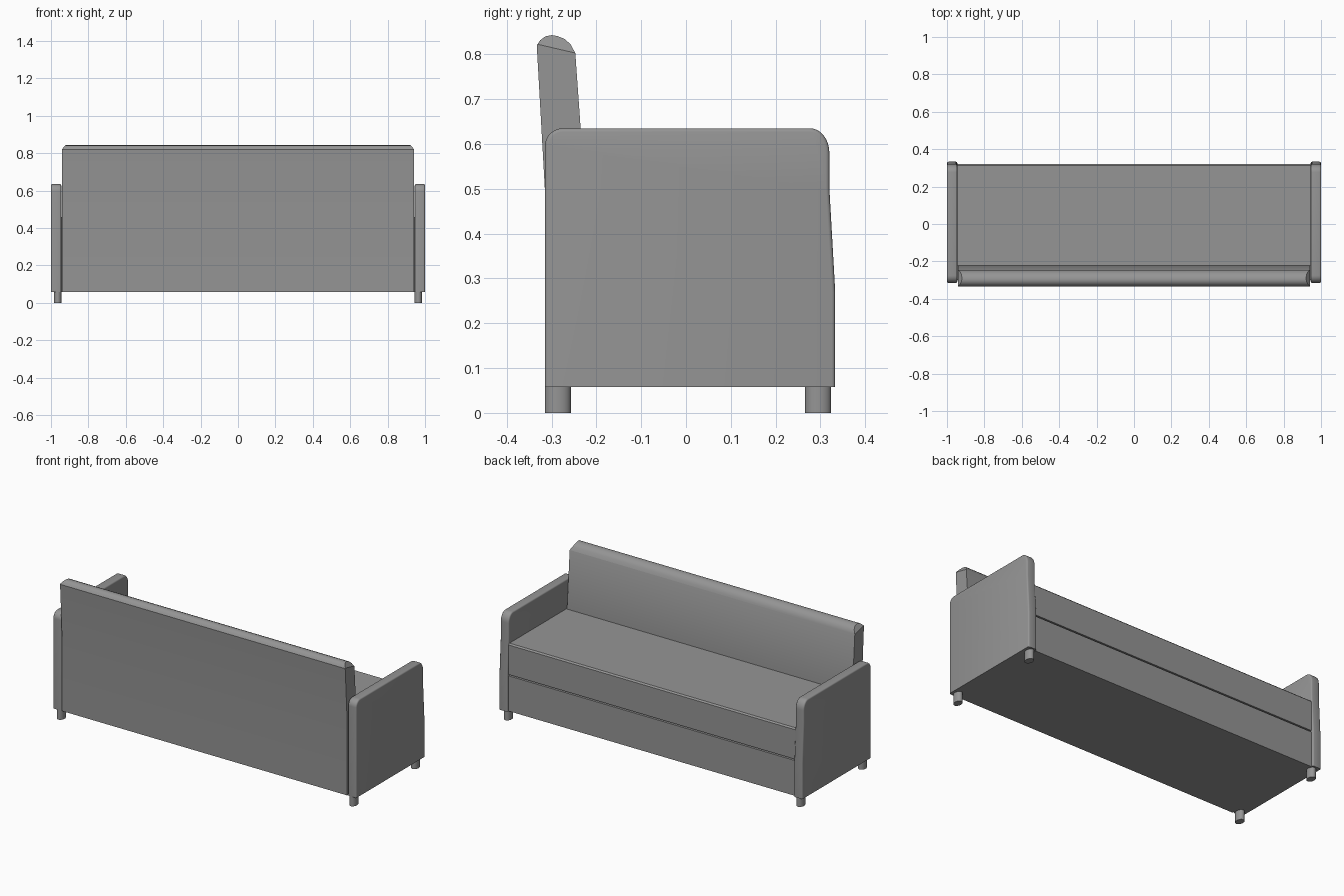
import bpy, bmesh, math
from mathutils import Vector

cube = bpy.data.objects.get("Cube")
if cube:
    bpy.data.objects.remove(cube, do_unlink=True)

grey = bpy.data.materials.new("grey fabric")
grey.use_nodes = True
colour = (0.3, 0.3, 0.3, 1)
grey.diffuse_color = colour
grey.node_tree.nodes["Principled BSDF"].inputs["Base Color"].default_value = colour


def arc(cy, cz, ry, rz, start, end, steps=8):
    """Points along an elliptical arc in the side plane."""
    angles = [math.radians(start + (end - start) * i / steps) for i in range(steps + 1)]
    return [(cy + ry * math.cos(a), cz + rz * math.sin(a)) for a in angles]


def slab(profile, x0, x1):
    """Extrude a side (y, z) profile from x0 to x1."""
    bm = bmesh.new()
    face = bm.faces.new([bm.verts.new((x0, y, z)) for y, z in profile])
    new = bmesh.ops.extrude_face_region(bm, geom=[face])["geom"]
    bmesh.ops.translate(bm, vec=(x1 - x0, 0, 0),
                        verts=[v for v in new if isinstance(v, bmesh.types.BMVert)])
    bmesh.ops.recalc_face_normals(bm, faces=bm.faces)
    return bm


def finish(name, bm, bevel=0, segments=3):
    """Turn a bmesh into a shaded object, with optional rounded edges."""
    mesh = bpy.data.meshes.new(name)
    bm.to_mesh(mesh)
    bm.free()
    mesh.materials.append(grey)
    ob = bpy.data.objects.new(name, mesh)
    bpy.context.collection.objects.link(ob)
    if bevel:
        mod = ob.modifiers.new("rounded edges", 'BEVEL')
        mod.width, mod.segments = bevel, segments
        mod.limit_method, mod.angle_limit = 'ANGLE', math.radians(50)
    bpy.ops.object.select_all(action='DESELECT')
    ob.select_set(True)
    bpy.context.view_layer.objects.active = ob
    bpy.ops.object.shade_smooth_by_angle(angle=math.radians(35))
    return ob


base_z, seam_z, seat_z, inner_x = 0.058, 0.272, 0.46, 0.945

# Lower drawer front and base, with a recessed core behind the seam
finish("base", slab([(-0.3, base_z), (0.32, base_z), (0.32, seam_z - 0.004),
                     (-0.3, seam_z - 0.004)], -inner_x, inner_x))
finish("seam_core", slab([(-0.3, 0.2), (0.3, 0.2), (0.3, 0.35), (-0.3, 0.35)],
                         -inner_x, inner_x))

# Seat with a small chamfer along its front edge
finish("seat", slab([(-0.3, seam_z + 0.004), (0.32, seam_z + 0.004), (0.32, seat_z - 0.008),
                     (0.312, seat_z), (-0.3, seat_z)], -inner_x, inner_x))

# Backrest with a rounded top and sloping cuts at its upper corners
back_profile = [(-0.315, base_z), (-0.222, base_z), (-0.222, 0.45), (-0.247, 0.803)]
back_profile += [(-0.258, 0.823), (-0.272, 0.835), (-0.287, 0.841), (-0.3, 0.843),
                 (-0.314, 0.84), (-0.325, 0.832), (-0.333, 0.82), (-0.315, 0.5)]
back = slab(back_profile, -0.94, 0.94)
for side in (-1, 1):
    a = Vector((side * 0.94, -0.333, 0.823))
    b = Vector((side * 0.94, -0.247, 0.803))
    c = Vector((side * 0.92, -0.295, 0.843))
    normal = (b - a).cross(c - a)
    if normal.z < 0:
        normal.negate()
    cut = bmesh.ops.bisect_plane(back, geom=back.verts[:] + back.edges[:] + back.faces[:],
                                 plane_co=a, plane_no=normal, clear_outer=True)
    rim = [e for e in cut["geom_cut"] if isinstance(e, bmesh.types.BMEdge)]
    bmesh.ops.holes_fill(back, edges=rim)
bmesh.ops.recalc_face_normals(back, faces=back.faces)
finish("backrest", back)

# Armrests and feet on both sides
arm_profile = [(-0.315, base_z), (0.333, base_z), (0.333, 0.27), (0.32, 0.5)]
arm_profile += arc(0.277, 0.58, 0.043, 0.055, 0, 90)
arm_profile += arc(-0.275, 0.595, 0.04, 0.04, 90, 180)
for side, label in ((1, "left"), (-1, "right")):
    bm = slab(arm_profile, side * inner_x, side)
    # Round the rim, leaving the underside square
    rim = [e for e in bm.edges if abs(e.verts[0].co.x - e.verts[1].co.x) < 1e-5
           and max(v.co.z for v in e.verts) > base_z + 0.01]
    bmesh.ops.bevel(bm, geom=rim, offset=0.008, segments=3, profile=0.5,
                    affect='EDGES', clamp_overlap=True)
    finish(label + "_armrest", bm)
    for y, place in ((-0.286, "back"), (0.295, "front")):
        foot = bmesh.new()
        bmesh.ops.create_cone(foot, cap_ends=True, segments=24, radius1=1, radius2=1, depth=1)
        bmesh.ops.scale(foot, vec=(0.021, 0.029, 0.07), verts=foot.verts)
        bmesh.ops.translate(foot, vec=(side * 0.964, y, 0.035), verts=foot.verts)
        finish(f"{label}_{place}_foot", foot)
